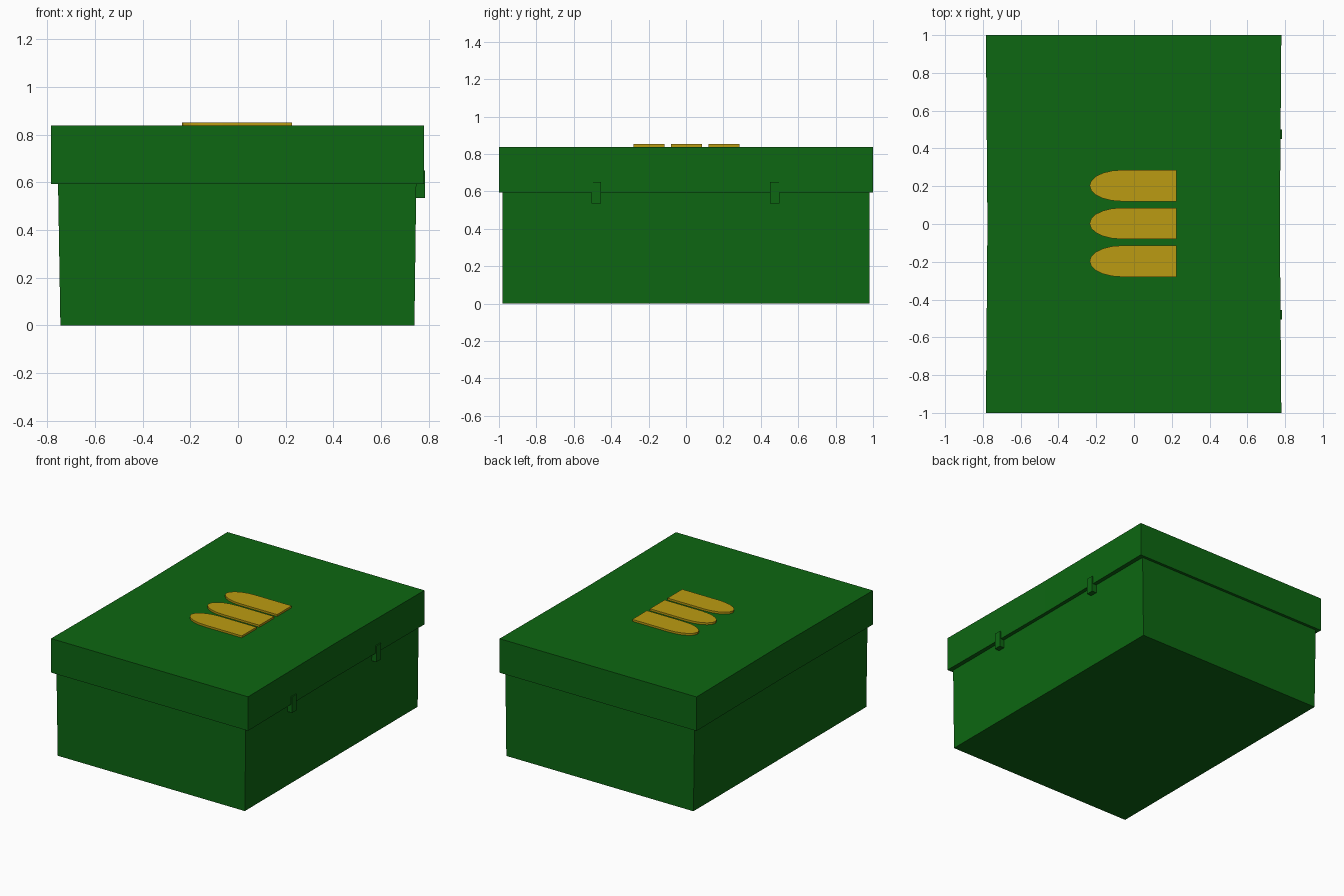
import bpy, bmesh, math

if "Cube" in bpy.data.objects:
    bpy.data.objects.remove(bpy.data.objects["Cube"])


def material(name, color):
    m = bpy.data.materials.new(name)
    m.diffuse_color = (*color, 1)
    m.use_nodes = True
    m.node_tree.nodes["Principled BSDF"].inputs["Base Color"].default_value = m.diffuse_color
    return m


green = material("green_paint", (0.004, 0.135, 0.006))
gold = material("gold_paint", (0.5, 0.33, 0.006))


def loft(name, rings, mat):
    """Closed solid through a stack of outlines, each a (z, [(x, y), ...])."""
    bm = bmesh.new()
    loops = [[bm.verts.new((x, y, z)) for x, y in pts] for z, pts in rings]
    n = len(loops[0])
    for a, b in zip(loops, loops[1:]):
        for i in range(n):
            j = (i + 1) % n
            bm.faces.new((a[i], a[j], b[j], b[i]))
    bm.faces.new(loops[0][::-1])
    bm.faces.new(loops[-1])
    bmesh.ops.recalc_face_normals(bm, faces=bm.faces)
    me = bpy.data.meshes.new(name)
    bm.to_mesh(me)
    bm.free()
    me.materials.append(mat)
    ob = bpy.data.objects.new(name, me)
    bpy.context.collection.objects.link(ob)
    return ob


def rect(x0, x1, y0, y1, pinch=0.0):
    """Rectangle outline whose long sides draw in slightly at the middle."""
    ym = (y0 + y1) / 2
    return [(x0, y0), (x1, y0), (x1 - pinch, ym),
            (x1, y1), (x0, y1), (x0 + pinch, ym)]


# Box body, slightly wider at the rim
loft("box_body", [(0, rect(-0.745, 0.74, -0.98, 0.98)),
                  (0.61, rect(-0.755, 0.748, -0.98, 0.98))], green)

# Overhanging lid with gently pinched long sides
lid = rect(-0.784, 0.78, -1, 1, 0.008)
loft("lid", [(0.594, lid), (0.838, lid)], green)

# Two clasps on the right side
for label, y in (("front", -0.48), ("back", 0.475)):
    clasp = rect(0.74, 0.784, y - 0.026, y + 0.026)
    loft(label + "_clasp", [(0.535, clasp), (0.65, clasp)], green)

# Three flat bullet-shaped emblems on the lid
for i, y in enumerate((-0.197, 0.003, 0.203)):
    arc = [math.radians(90 + 180 * k / 10) for k in range(11)]
    outline = [(0.226, y - 0.083), (0.226, y + 0.083)]
    outline += [(-0.065 + 0.17 * math.cos(a), y + 0.083 * math.sin(a)) for a in arc]
    loft(f"bullet_emblem_{i + 1}", [(0.83, outline), (0.852, outline)], gold)
